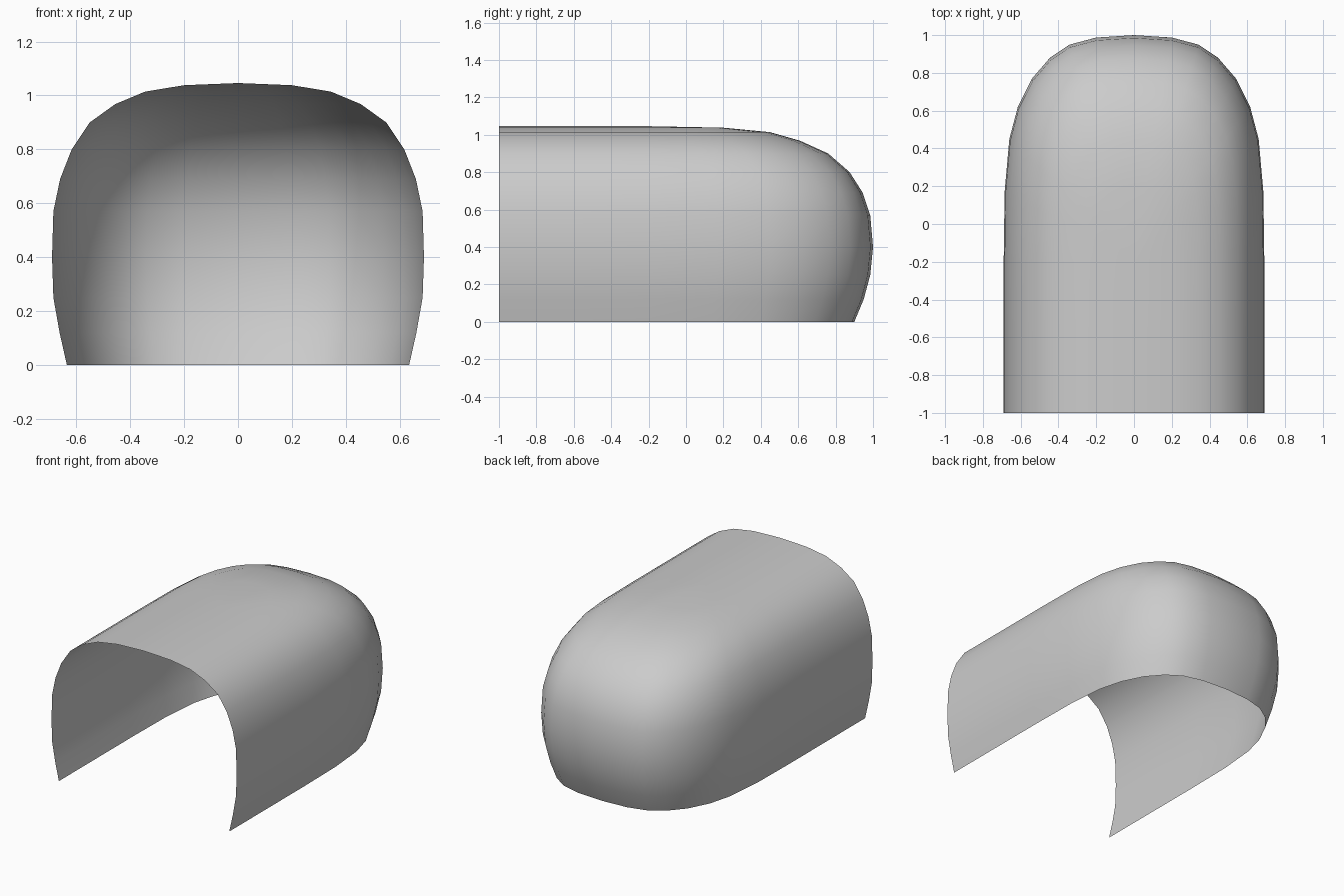
import bpy, bmesh

if "Cube" in bpy.data.objects:
    bpy.data.objects.remove(bpy.data.objects["Cube"])

# Rings from bottom to ridge: (half width, back extent, height)
rings = [(0.635, 0.90, 0.0), (0.662, 0.95, 0.12), (0.685, 0.985, 0.25),
         (0.69, 1.0, 0.40), (0.685, 0.985, 0.57), (0.66, 0.945, 0.69),
         (0.617, 0.875, 0.80), (0.55, 0.76, 0.90), (0.455, 0.61, 0.968),
         (0.345, 0.45, 1.014), (0.20, 0.20, 1.038), (0.0, -0.20, 1.046)]

# Right half of the widest plan outline, from the open front to the back
half = [(0.69, -1.0), (0.69, -0.6), (0.69, -0.2), (0.685, 0.17),
        (0.66, 0.45), (0.615, 0.62), (0.54, 0.77), (0.445, 0.88),
        (0.34, 0.95), (0.20, 0.987), (0.0, 1.0)]
outline = half + [(-x, y) for x, y in reversed(half[:-1])]

START = -0.2  # the rounded end begins here


def ring_point(ring, point):
    w, back, z = ring
    x, y = point
    if y > START:
        y = START + (y - START) * (back - START) / (1.0 - START)
    return x * w / 0.69, y, z


# Thin rounded shell, open at the front and the bottom
bm = bmesh.new()
grid = [[bm.verts.new(ring_point(r, p)) for p in outline] for r in rings]
for lower, upper in zip(grid, grid[1:]):
    for j in range(len(outline) - 1):
        bm.faces.new((lower[j], lower[j + 1], upper[j + 1], upper[j]))
bmesh.ops.remove_doubles(bm, verts=bm.verts, dist=0.0005)
for f in bm.faces:
    f.smooth = True

mesh = bpy.data.meshes.new("rounded_shell")
bm.to_mesh(mesh)
bm.free()
shell = bpy.data.objects.new("rounded_shell", mesh)
bpy.context.collection.objects.link(shell)
